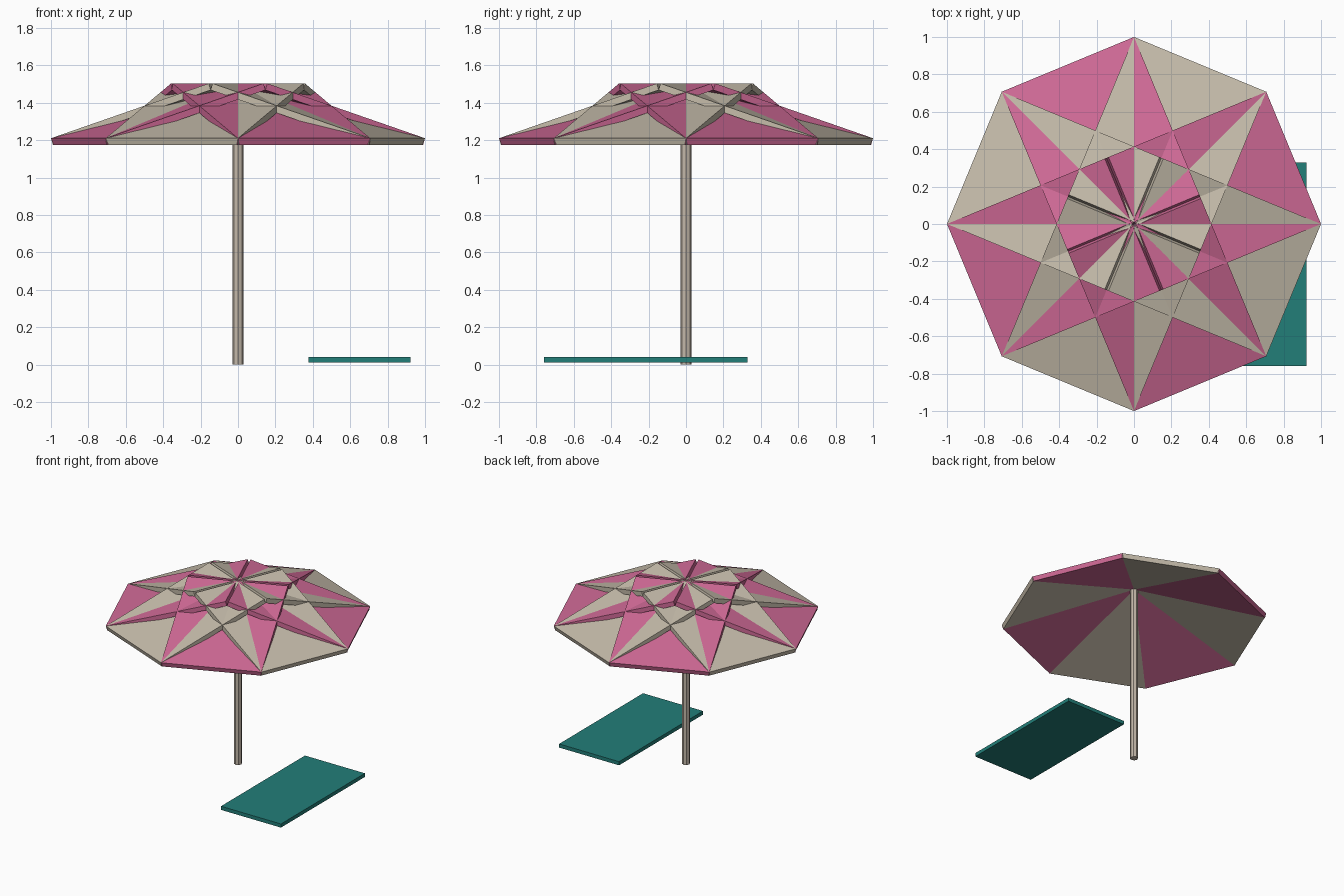
import bpy, bmesh, math
from mathutils import Matrix, Vector

cube = bpy.data.objects.get("Cube")
if cube:
    bpy.data.objects.remove(cube, do_unlink=True)


def material(name, rgb):
    m = bpy.data.materials.new(name)
    m.use_nodes = True
    m.diffuse_color = (*rgb, 1)
    m.node_tree.nodes["Principled BSDF"].inputs["Base Color"].default_value = (*rgb, 1)
    return m


pink = material("pink_fabric", (0.62, 0.14, 0.30))
beige = material("beige_fabric", (0.57, 0.51, 0.41))
wood = material("pale_wood", (0.55, 0.48, 0.40))
teal = material("teal_towel", (0.016, 0.21, 0.19))


def add_object(name, bm, mat):
    bmesh.ops.recalc_face_normals(bm, faces=bm.faces)
    mesh = bpy.data.meshes.new(name)
    bm.to_mesh(mesh)
    bm.free()
    mesh.materials.append(mat)
    obj = bpy.data.objects.new(name, mesh)
    bpy.context.collection.objects.link(obj)
    return obj


# Canopy: eight overlapping tilted rectangular panels in alternating colours
SIDES = 8
step = math.tau / SIDES
half_width = math.sin(step / 2)
rim = math.cos(step / 2)
lean = 0.011            # horizontal offset between panel top and underside
rim_z, peak_z, thick = 1.21, 1.503, 0.035

for i in range(SIDES):
    bm = bmesh.new()
    profile = [(rim, rim_z), (lean, peak_z), (0, peak_z - thick), (rim - lean, rim_z - thick)]
    face = bm.faces.new([bm.verts.new((x, -half_width, z)) for x, z in profile])
    ext = bmesh.ops.extrude_face_region(bm, geom=[face])
    bmesh.ops.translate(bm, vec=Vector((0, 2 * half_width, 0)),
                        verts=[g for g in ext["geom"] if isinstance(g, bmesh.types.BMVert)])
    bm.transform(Matrix.Rotation((i + 0.5) * step, 4, "Z"))
    add_object(f"canopy_panel_{i + 1}", bm, beige if i % 2 else pink)

# Pole
pole_top = peak_z - thick
bm = bmesh.new()
bmesh.ops.create_cone(bm, cap_ends=True, segments=8, radius1=0.03, radius2=0.03, depth=pole_top,
                      matrix=Matrix.Translation((0, 0, pole_top / 2)))
add_object("pole", bm, wood)

# Towel lying beside the pole
bm = bmesh.new()
bmesh.ops.create_cube(bm, size=1, matrix=Matrix.Translation((0.65, -0.215, 0.025))
                      @ Matrix.Diagonal((0.545, 1.09, 0.03, 1)))
add_object("towel", bm, teal)
